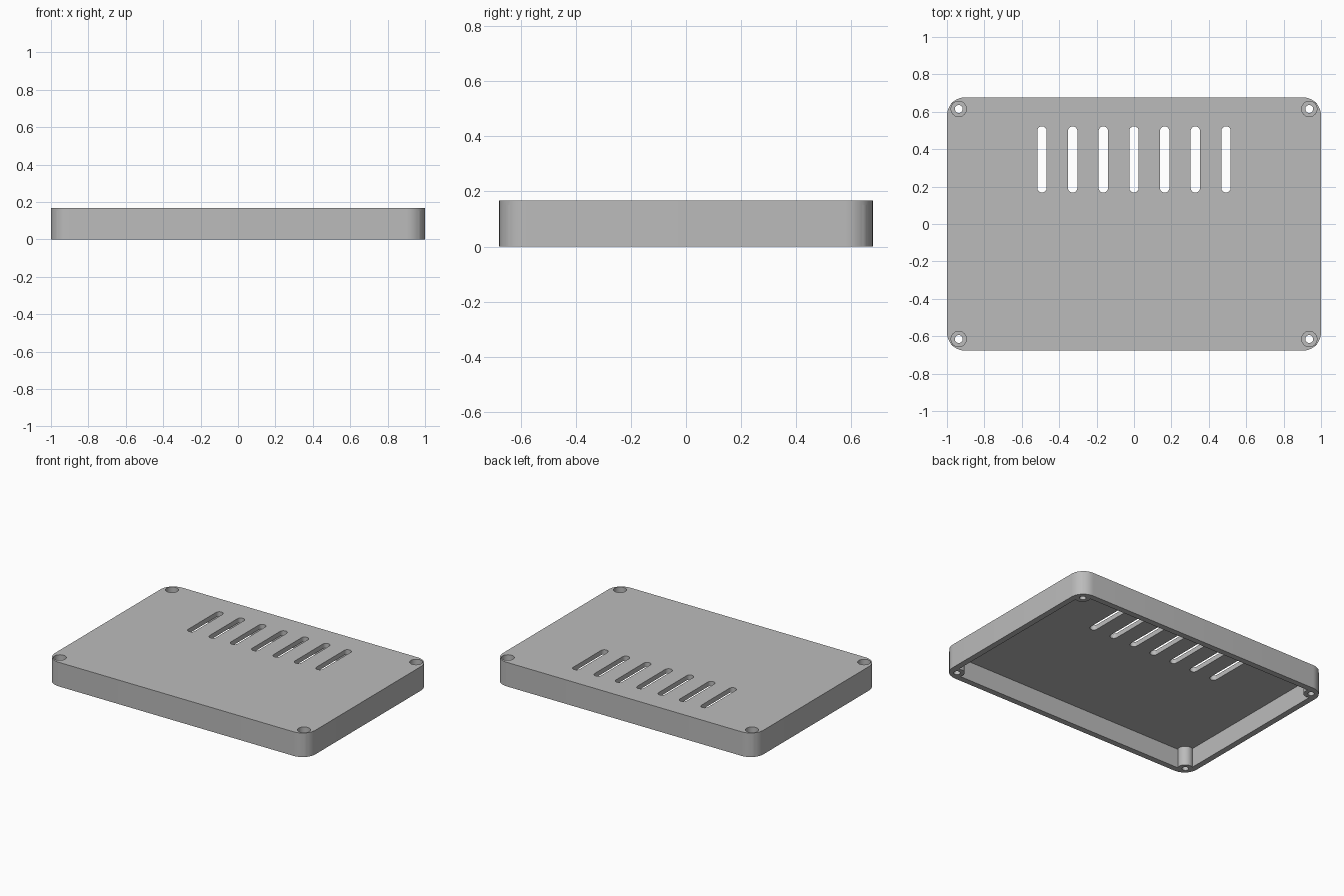
import bpy, bmesh, math

cube = bpy.data.objects.get("Cube")
if cube:
    bpy.data.objects.remove(cube, do_unlink=True)

WIDTH, DEPTH, HEIGHT = 2.0, 1.355, 0.167
WALL, PLATE, CORNER = 0.041, 0.033, 0.098
SCREW_X, SCREW_Y = 0.937, 0.615

grey = bpy.data.materials.new("plain grey")
grey.use_nodes = True
colour = (0.5, 0.5, 0.5, 1)
grey.diffuse_color = colour
grey.node_tree.nodes["Principled BSDF"].inputs["Base Color"].default_value = colour


def rounded_outline(w, d, r, cx=0, cy=0, steps=10):
    """Counter-clockwise outline of a rounded rectangle."""
    points = []
    for k, (sx, sy) in enumerate([(1, 1), (-1, 1), (-1, -1), (1, -1)]):
        for i in range(steps + 1):
            a = (k + i / steps) * math.pi / 2
            points.append((cx + sx * (w / 2 - r) + r * math.cos(a),
                           cy + sy * (d / 2 - r) + r * math.sin(a)))
    return points


def circle(r, cx, cy, sides=32):
    turn = 2 * math.pi / sides
    return [(cx + r * math.cos(i * turn), cy + r * math.sin(i * turn))
            for i in range(sides)]


def loft(bm, sections):
    """Closed solid through (outline, z) sections, bottom to top."""
    rings = [[bm.verts.new((x, y, z)) for x, y in outline] for outline, z in sections]
    bm.faces.new(rings[0][::-1])
    bm.faces.new(rings[-1])
    for low, high in zip(rings, rings[1:]):
        for i in range(len(low)):
            j = (i + 1) % len(low)
            bm.faces.new((low[i], low[j], high[j], high[i]))


def make_object(name, solids):
    bm = bmesh.new()
    for sections in solids:
        loft(bm, sections)
    bmesh.ops.remove_doubles(bm, verts=bm.verts, dist=1e-6)
    bmesh.ops.recalc_face_normals(bm, faces=bm.faces)
    mesh = bpy.data.meshes.new(name)
    bm.to_mesh(mesh)
    bm.free()
    mesh.materials.append(grey)
    obj = bpy.data.objects.new(name, mesh)
    bpy.context.collection.objects.link(obj)
    return obj


def combine(target, tool, operation):
    mod = target.modifiers.new(operation, "BOOLEAN")
    mod.operation, mod.object, mod.solver = operation, tool, "EXACT"
    bpy.context.view_layer.objects.active = target
    bpy.ops.object.modifier_apply(modifier=mod.name)
    bpy.data.objects.remove(tool, do_unlink=True)


# Rounded block and the cavity open at the underside
body = rounded_outline(WIDTH, DEPTH, CORNER)
inside = rounded_outline(WIDTH - 2 * WALL, DEPTH - 2 * WALL, CORNER - WALL)
lid = make_object("enclosure_lid", [[(body, 0), (body, HEIGHT)]])
cavity = make_object("cavity_cutter", [[(inside, -0.1), (inside, HEIGHT - PLATE)]])
combine(lid, cavity, "DIFFERENCE")

# Screw posts in the corners
corners = [(sx * SCREW_X, sy * SCREW_Y) for sx in (-1, 1) for sy in (-1, 1)]
posts = make_object("screw_posts", [
    [(circle(0.049, x, y), 0), (circle(0.049, x, y), HEIGHT - PLATE / 2)]
    for x, y in corners])
combine(lid, posts, "UNION")

# Counterbored screw holes and the row of vent slots
cuts = []
for x, y in corners:
    bore, head = circle(0.021, x, y), circle(0.041, x, y)
    seat = HEIGHT - 0.04
    cuts.append([(bore, -0.1), (bore, seat), (head, seat), (head, HEIGHT + 0.1)])
for i in range(-3, 4):
    slot = rounded_outline(0.05, 0.354, 0.0249, i * 0.164, 0.345)
    cuts.append([(slot, HEIGHT - 2 * PLATE), (slot, HEIGHT + 0.1)])
combine(lid, make_object("hole_cutters", cuts), "DIFFERENCE")

# Smooth round walls, sharp rims
bpy.ops.object.select_all(action="DESELECT")
lid.select_set(True)
bpy.context.view_layer.objects.active = lid
bpy.ops.object.shade_smooth_by_angle(angle=math.radians(30))
